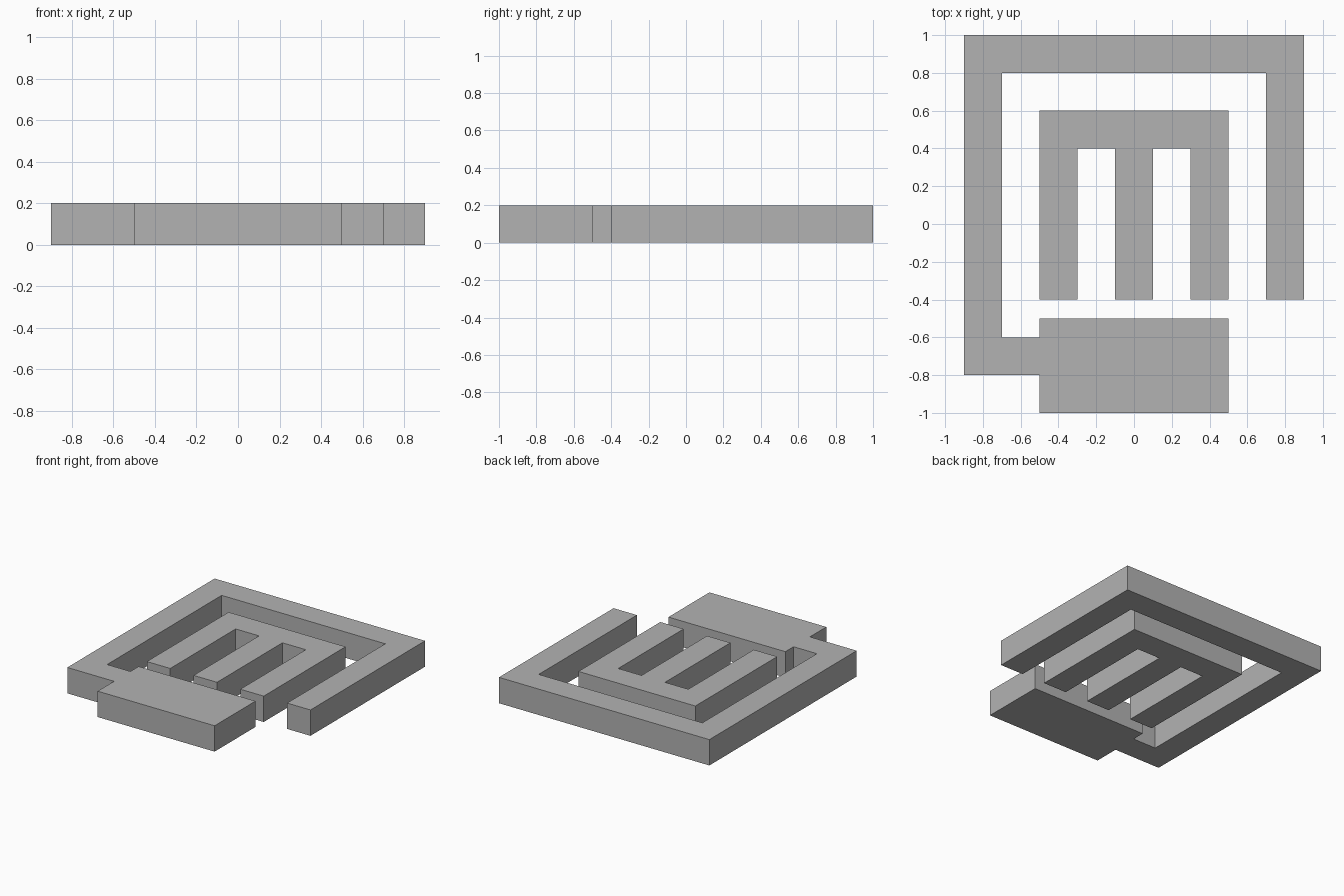
import bpy
import bmesh

if "Cube" in bpy.data.objects:
    bpy.data.objects.remove(bpy.data.objects["Cube"])

HEIGHT = 0.2

grey = bpy.data.materials.new("plain grey")
grey.diffuse_color = (0.45, 0.45, 0.45, 1.0)
grey.use_nodes = True
grey.node_tree.nodes["Principled BSDF"].inputs["Base Color"].default_value = grey.diffuse_color


def extruded_outline(name, outline):
    """Raise a flat counter-clockwise outline into a solid slab."""
    bm = bmesh.new()
    face = bm.faces.new([bm.verts.new((x, y, 0)) for x, y in outline])
    raised = bmesh.ops.extrude_face_region(bm, geom=[face], use_keep_orig=True)
    top = [v for v in raised["geom"] if isinstance(v, bmesh.types.BMVert)]
    bmesh.ops.translate(bm, verts=top, vec=(0, 0, HEIGHT))
    bmesh.ops.recalc_face_normals(bm, faces=bm.faces)
    mesh = bpy.data.meshes.new(name)
    bm.to_mesh(mesh)
    bm.free()
    mesh.materials.append(grey)
    obj = bpy.data.objects.new(name, mesh)
    bpy.context.collection.objects.link(obj)
    return obj


# Hooked outer frame that runs into the wide front block
extruded_outline("outer_frame_and_block", [
    (-0.9, -0.8), (-0.5, -0.8), (-0.5, -1.0), (0.5, -1.0),
    (0.5, -0.5), (-0.5, -0.5), (-0.5, -0.6), (-0.7, -0.6),
    (-0.7, 0.8), (0.7, 0.8), (0.7, -0.4), (0.9, -0.4),
    (0.9, 1.0), (-0.9, 1.0),
])

# Inner comb: a back bar with three prongs pointing forward
comb = [(0.5, 0.6), (-0.5, 0.6)]
for i, x in enumerate((-0.4, 0.0, 0.4)):
    prong = [(x - 0.1, 0.4), (x - 0.1, -0.4), (x + 0.1, -0.4), (x + 0.1, 0.4)]
    # The end prongs run straight into the sides of the bar
    comb += prong[1 if i == 0 else 0:3 if i == 2 else 4]
extruded_outline("inner_comb", comb)
